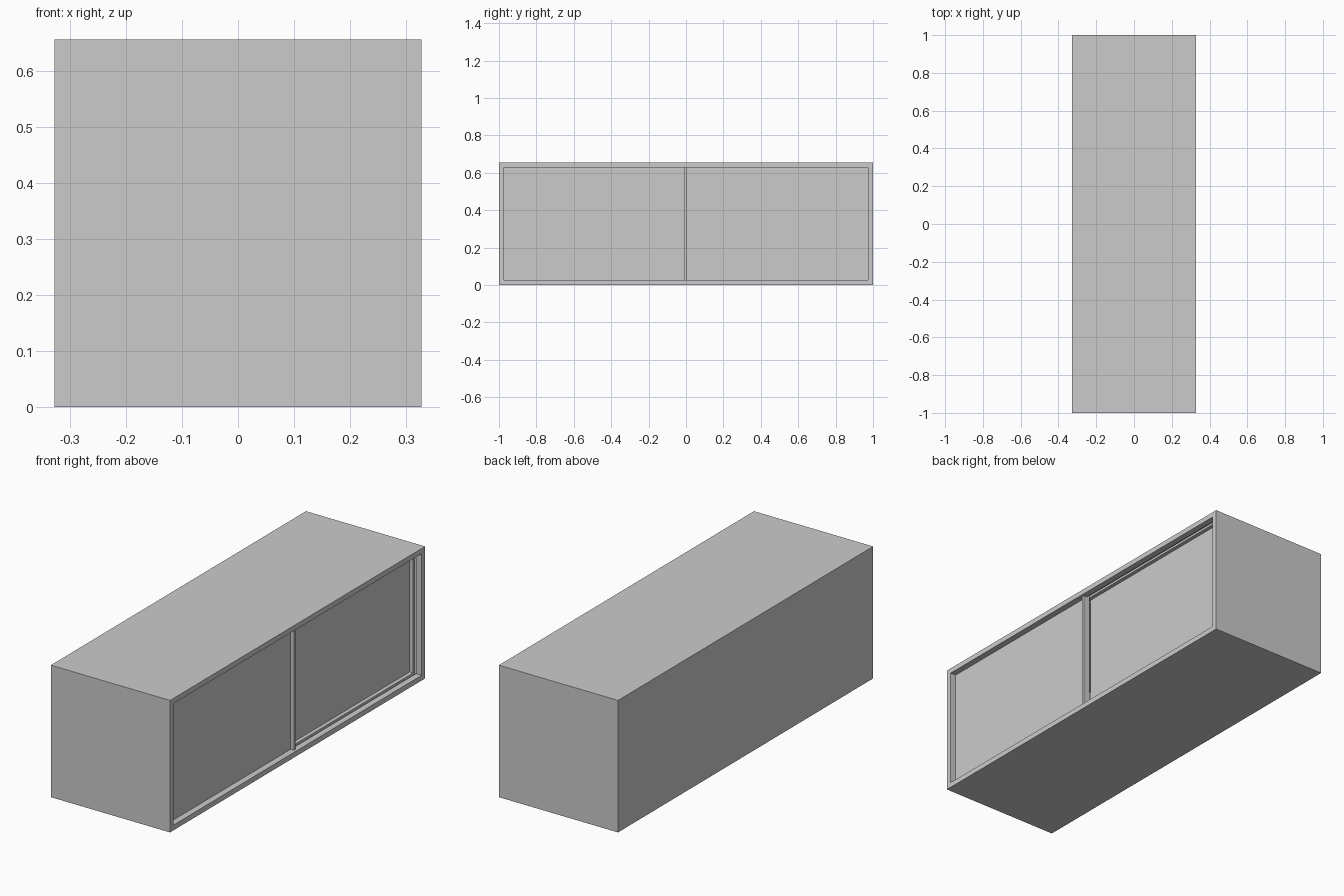
import bpy, bmesh

if "Cube" in bpy.data.objects:
    bpy.data.objects.remove(bpy.data.objects["Cube"])

W, L, H = 0.327, 1.0, 0.655      # half depth, half length, height
TY, TZ = 0.028, 0.026            # side and top/bottom board thickness
GROOVE = 0.011                   # how far the door tracks cut into the boards


def finish(name, bm):
    bmesh.ops.recalc_face_normals(bm, faces=bm.faces)
    mesh = bpy.data.meshes.new(name)
    bm.to_mesh(mesh)
    bm.free()
    obj = bpy.data.objects.new(name, mesh)
    bpy.context.collection.objects.link(obj)
    return obj


def box(name, x0, x1, y0, y1, z0, z1):
    bm = bmesh.new()
    bmesh.ops.create_cube(bm, size=1)
    for v in bm.verts:
        v.co.x = x1 if v.co.x > 0 else x0
        v.co.y = y1 if v.co.y > 0 else y0
        v.co.z = z1 if v.co.z > 0 else z0
    return finish(name, bm)


# cabinet shell: rectangular loops (x, inset y, inset z) joined in order
opening = (TY, TZ)
track = (TY - GROOVE, TZ - GROOVE)
front_track = (W - 0.031, W - 0.046)
back_track = (W - 0.065, W - 0.080)
loops = [(-W, 0, 0), (W, 0, 0), (W, *opening)]
for a, b in (front_track, back_track):
    loops += [(a, *opening), (a, *track), (b, *track), (b, *opening)]
loops.append((-W + 0.026, *opening))

bm = bmesh.new()
rings = []
for x, iy, iz in loops:
    corners = [(-L + iy, iz), (L - iy, iz), (L - iy, H - iz), (-L + iy, H - iz)]
    rings.append([bm.verts.new((x, y, z)) for y, z in corners])
for r, s in zip(rings, rings[1:]):
    for i in range(4):
        j = (i + 1) % 4
        bm.faces.new((r[i], r[j], s[j], s[i]))
bm.faces.new(rings[0])
bm.faces.new(rings[-1])
finish("cabinet_shell", bm)

# sliding doors seated in the two tracks
z0, z1 = TZ - GROOVE + 0.001, H - TZ + GROOVE - 0.001
end = L - TY + GROOVE - 0.001
box("front_sliding_door", front_track[1], front_track[0], -end, 0.004, z0, z1)
box("back_sliding_door", back_track[1], back_track[0], -0.011, end, z0, z1)

# upright pull strip on the edge of the front door
box("door_pull_strip", front_track[0], W - 0.013, -0.011, 0.004, TZ, H - TZ)
